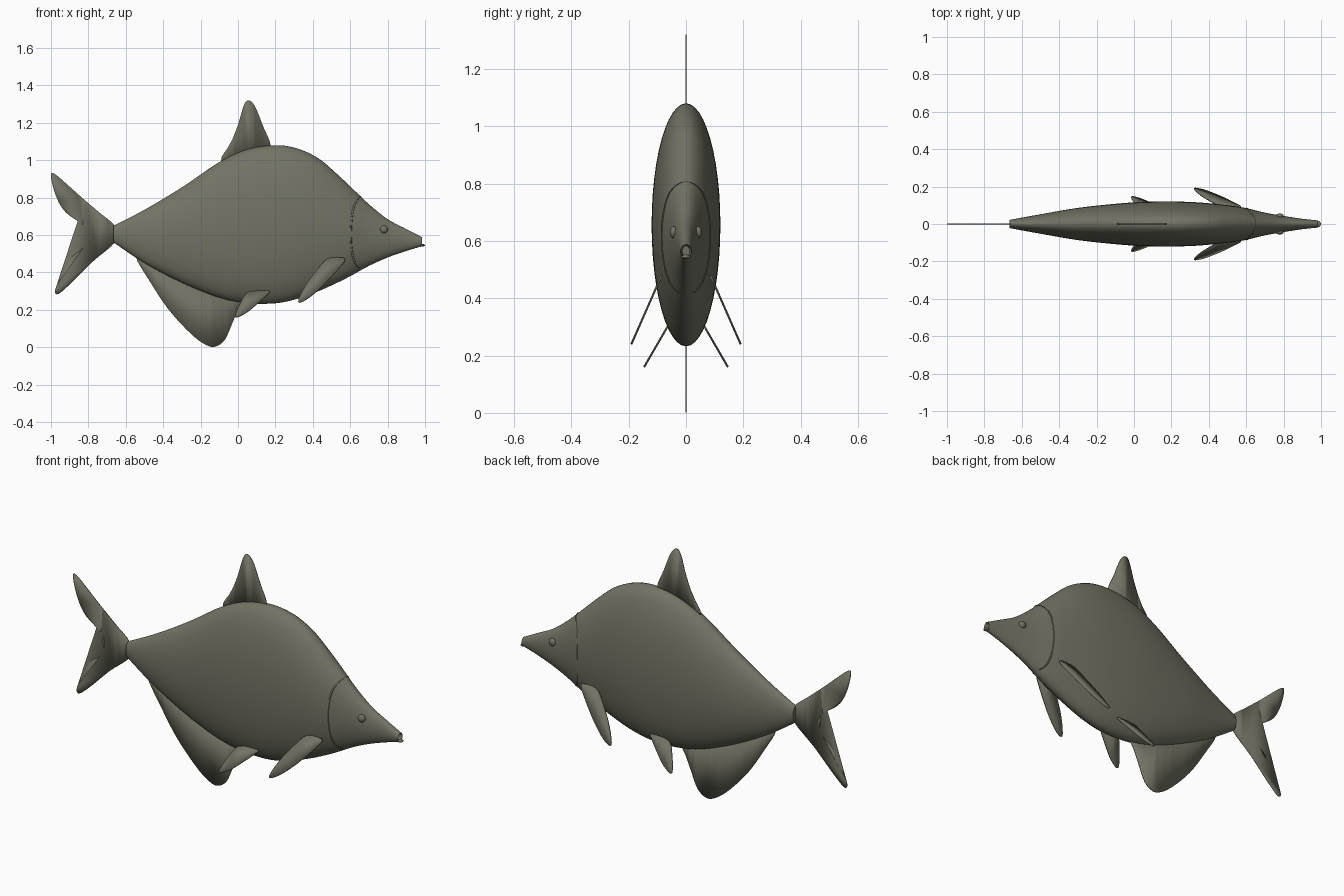
import bpy, bmesh, math
from mathutils import Vector

cube = bpy.data.objects.get("Cube")
if cube:
    bpy.data.objects.remove(cube, do_unlink=True)

mat = bpy.data.materials.new("olive grey")
mat.use_nodes = True
colour = (0.17, 0.17, 0.13, 1)
mat.diffuse_color = colour
bsdf = mat.node_tree.nodes["Principled BSDF"]
bsdf.inputs["Base Color"].default_value = colour
bsdf.inputs["Roughness"].default_value = 0.7


def smooth_path(points, steps, closed=False):
    """Catmull-Rom curve through the points."""
    pts = [Vector(p) for p in points]
    n = len(pts)
    get = (lambda i: pts[i % n]) if closed else (lambda i: pts[min(max(i, 0), n - 1)])
    out = []
    for i in range(n if closed else n - 1):
        a, b, c, d = (get(i + k) for k in (-1, 0, 1, 2))
        for s in range(steps):
            t = s / steps
            out.append(b + (c - a) * (t / 2) + (2 * a - 5 * b + 4 * c - d) * (t * t / 2)
                       + (3 * b - a - 3 * c + d) * (t ** 3 / 2))
    if not closed:
        out.append(pts[-1])
    return out


def make_object(name, bm, angle=40):
    bmesh.ops.recalc_face_normals(bm, faces=bm.faces)
    mesh = bpy.data.meshes.new(name)
    bm.to_mesh(mesh)
    bm.free()
    mesh.materials.append(mat)
    obj = bpy.data.objects.new(name, mesh)
    bpy.context.collection.objects.link(obj)
    bpy.ops.object.select_all(action="DESELECT")
    bpy.context.view_layer.objects.active = obj
    obj.select_set(True)
    bpy.ops.object.shade_smooth_by_angle(angle=math.radians(angle))
    return obj


# Body: elliptical sections given as x, belly z, back z, half width
stations = smooth_path([
    (-.665, .56, .65, .022), (-.5, .45, .735, .052), (-.3, .345, .855, .086),
    (-.1, .265, .99, .108), (.05, .236, 1.058, .118), (.2, .235, 1.08, .12),
    (.32, .26, 1.062, .117), (.43, .3, 1.01, .108), (.52, .34, .935, .098),
    (.6, .38, .86, .085), (.7, .435, .765, .061), (.8, .48, .685, .043),
    (.9, .515, .632, .028), (.985, .54, .588, .019)], 5)
SIDES = 48
bm = bmesh.new()
rings = []
for x, low, high, wide in stations:
    mid, half = (low + high) / 2, (high - low) / 2
    rings.append([bm.verts.new((x, wide * math.cos(a), mid + half * math.sin(a)))
                  for a in (2 * math.pi * k / SIDES for k in range(SIDES))])
for r, s in zip(rings, rings[1:]):
    for k in range(SIDES):
        j = (k + 1) % SIDES
        bm.faces.new((r[k], r[j], s[j], s[k]))
bm.faces.new(rings[0])
snout = bm.faces.new(rings[-1])
bm.normal_update()
# Mouth: hollow pressed into the snout
bmesh.ops.inset_region(bm, faces=[snout], thickness=0.006)
for v in snout.verts:
    v.co.x -= 0.025
make_object("body", bm)


def side_point(x, z):
    """Point on the left flank of the body at x and z."""
    i = next(i for i in range(len(stations) - 1) if stations[i + 1][0] >= x)
    a, b = stations[i], stations[i + 1]
    _, low, high, wide = a.lerp(b, (x - a[0]) / (b[0] - a[0]))
    u = (2 * z - low - high) / (high - low)
    return Vector((x, wide * math.sqrt(max(0, 1 - u * u)), z))


def ball(name, centre, size):
    bm = bmesh.new()
    bmesh.ops.create_uvsphere(bm, u_segments=20, v_segments=12, radius=1)
    bmesh.ops.scale(bm, vec=size, verts=bm.verts)
    bmesh.ops.translate(bm, vec=centre, verts=bm.verts)
    make_object(name, bm)


ball("lower_lip", (.985, 0, .545), (.015, .016, .007))

# Eyes and gill seams on both flanks
gill = smooth_path([(.655, .808), (.622, .76), (.607, .68), (.603, .6),
                    (.608, .52), (.625, .45), (.65, .42)], 5)
for side, sign in (("left", 1), ("right", -1)):
    flip = Vector((1, sign, 1))
    ball("eye_" + side, side_point(.78, .63) * flip, (.021, .014, .021))
    bm = bmesh.new()
    loops = []
    for x, z in gill:
        c = side_point(x, z) * flip
        loops.append([bm.verts.new(c + Vector((.005 * math.cos(a), .003 * math.sin(a), 0)))
                      for a in (math.pi * k / 4 for k in range(8))])
    for r, s in zip(loops, loops[1:]):
        for k in range(8):
            j = (k + 1) % 8
            bm.faces.new((r[k], r[j], s[j], s[k]))
    bm.faces.new(loops[0])
    bm.faces.new(loops[-1])
    make_object("gill_seam_" + side, bm)


def fin(name, outline, thick=0.004, place=lambda x, z: (x, 0, z)):
    """Thin plate from a smooth side outline, laid out by the place rule."""
    bm = bmesh.new()
    bm.faces.new([bm.verts.new(place(*p)) for p in smooth_path(outline, 4, True)])
    bmesh.ops.triangulate(bm, faces=bm.faces)
    obj = make_object(name, bm)
    mod = obj.modifiers.new("thickness", "SOLIDIFY")
    mod.thickness = thick
    mod.offset = 0


# Fins on the centre line
fin("dorsal_fin", [(-.09, 1.0), (-.04, 1.09), (0, 1.19), (.03, 1.29), (.055, 1.32),
                   (.09, 1.29), (.135, 1.18), (.175, 1.07), (.12, 1.0), (0, .97)])
fin("tail_fin", [(-.655, .645), (-.76, .735), (-.88, .84), (-.98, .927), (-1, .91),
                 (-.97, .8), (-.92, .72), (-.83, .655), (-.797, .59), (-.83, .53),
                 (-.9, .47), (-.945, .38), (-.978, .305), (-.96, .285), (-.89, .345),
                 (-.78, .455), (-.655, .565)])
fin("anal_fin", [(-.545, .485), (-.47, .35), (-.37, .2), (-.25, .07), (-.17, .012),
                 (-.12, .004), (-.07, .04), (-.03, .13), (0, .2), (.02, .26),
                 (-.1, .31), (-.3, .4), (-.45, .47)])

# Paired fins slope outward as they go down
pectoral = [(.56, .478), (.48, .472), (.42, .41), (.355, .32), (.322, .243),
            (.37, .258), (.45, .325), (.53, .41), (.57, .46)]
pelvic = [(.165, .3), (.06, .295), (.02, .25), (-.015, .163),
          (.04, .182), (.1, .23), (.155, .28)]
for side, sign in (("left", 1), ("right", -1)):
    fin("pectoral_fin_" + side, pectoral, .007,
        lambda x, z: (x, sign * (.085 + (.48 - z) * .44), z))
    fin("pelvic_fin_" + side, pelvic, .007,
        lambda x, z: (x, sign * (.065 + (.3 - z) * .58), z))
